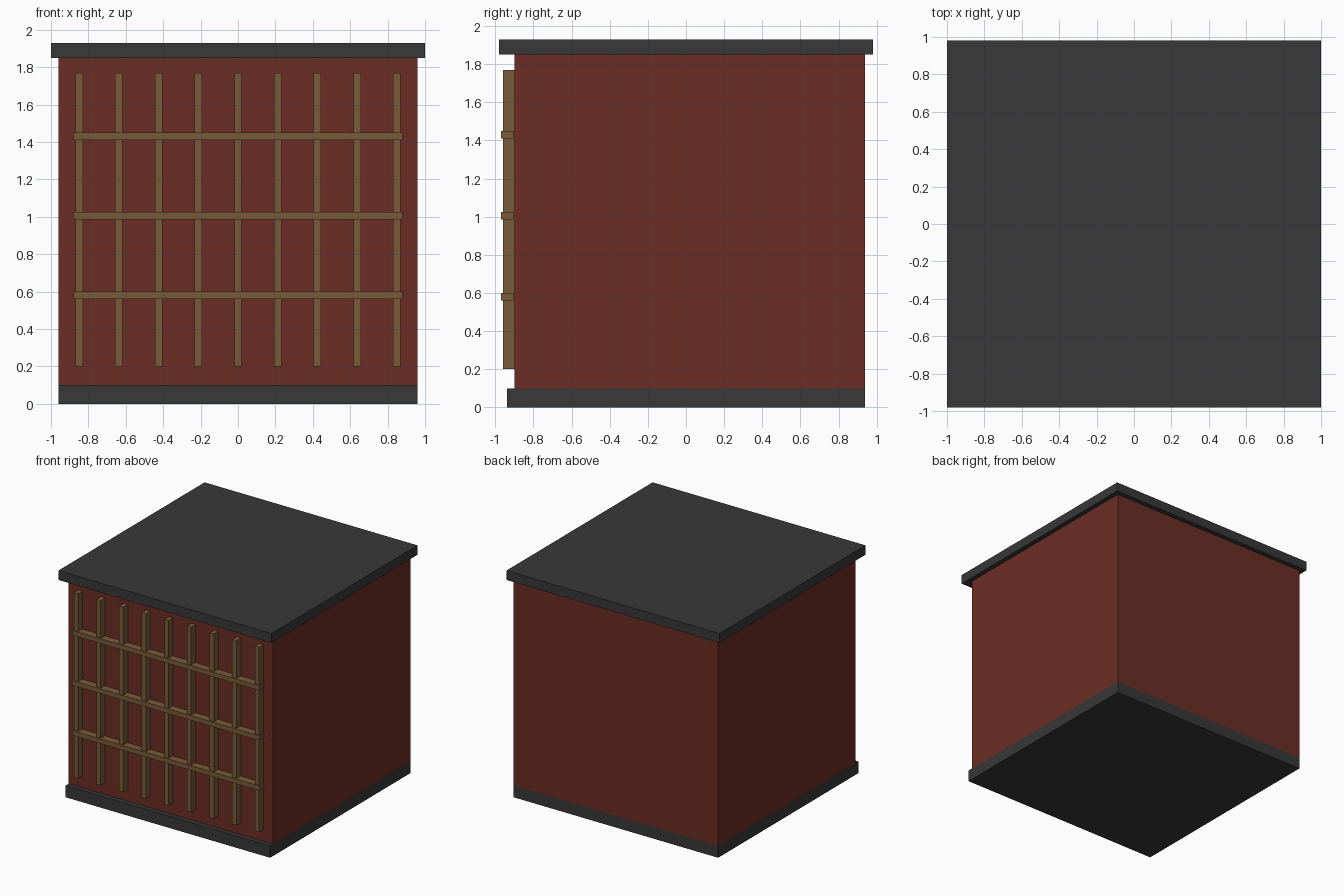
import bpy

if "Cube" in bpy.data.objects:
    bpy.data.objects.remove(bpy.data.objects["Cube"])


def material(name, rgb):
    m = bpy.data.materials.new(name)
    m.diffuse_color = (*rgb, 1.0)
    m.use_nodes = True
    m.node_tree.nodes["Principled BSDF"].inputs["Base Color"].default_value = m.diffuse_color
    return m


RED = material("red brown wall", (0.15, 0.027, 0.018))
GREY = material("dark grey", (0.04, 0.04, 0.04))
WOOD = material("lattice wood", (0.19, 0.105, 0.04))


def box(name, x, y, z, mat):
    """Box from (min, max) ranges on each axis."""
    verts = [(a, b, c) for a in x for b in y for c in z]
    faces = [(0, 1, 3, 2), (4, 6, 7, 5), (0, 4, 5, 1),
             (2, 3, 7, 6), (0, 2, 6, 4), (1, 5, 7, 3)]
    mesh = bpy.data.meshes.new(name)
    mesh.from_pydata(verts, [], faces)
    mesh.materials.append(mat)
    ob = bpy.data.objects.new(name, mesh)
    bpy.context.collection.objects.link(ob)
    return ob


# Base slab, walls and overhanging roof slab
box("base", (-0.96, 0.96), (-0.94, 0.94), (0.0, 0.10), GREY)
box("walls", (-0.96, 0.96), (-0.90, 0.94), (0.10, 1.85), RED)
box("roof", (-1.0, 1.0), (-0.98, 0.98), (1.85, 1.93), GREY)

# Front lattice: nine uprights
for i in range(9):
    cx = -0.85 + i * 0.2125
    box(f"lattice_upright_{i + 1}", (cx - 0.02, cx + 0.02),
        (-0.96, -0.90), (0.20, 1.77), WOOD)

# Front lattice: three crossbars, slightly proud of the uprights
for i in range(3):
    cz = 0.58 + i * 0.425
    box(f"lattice_crossbar_{i + 1}", (-0.88, 0.88),
        (-0.97, -0.905), (cz - 0.02, cz + 0.02), WOOD)
